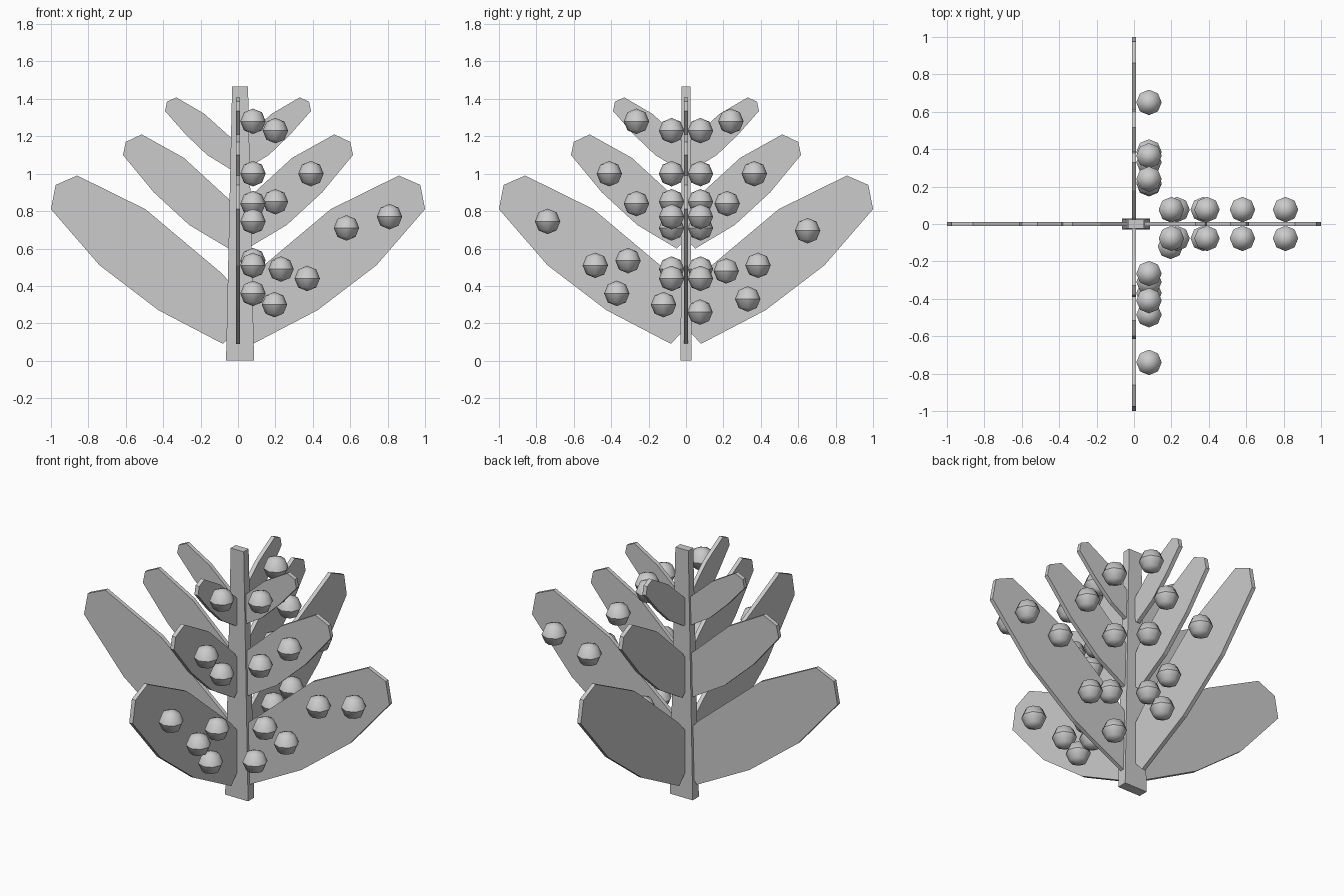
import bpy, bmesh, math
from mathutils import Matrix, Vector

if "Cube" in bpy.data.objects:
    bpy.data.objects.remove(bpy.data.objects["Cube"])


def make_object(name, bm):
    bmesh.ops.recalc_face_normals(bm, faces=bm.faces)
    mesh = bpy.data.meshes.new(name)
    bm.to_mesh(mesh)
    bm.free()
    obj = bpy.data.objects.new(name, mesh)
    bpy.context.collection.objects.link(obj)
    return obj


# Tapered trunk, slightly off centre
bm = bmesh.new()
bmesh.ops.create_cube(bm, size=1)
for v in bm.verts:
    top = v.co.z > 0
    v.co = Vector((0.011 + v.co.x * (0.085 if top else 0.15),
                   v.co.y * (0.046 if top else 0.058),
                   1.465 if top else 0))
make_object("trunk", bm)

# Leaf outlines as (distance from trunk, height)
LEAVES = {
    "lower": [(0.08, 0.09), (0.425, 0.27), (0.74, 0.51), (1.0, 0.81), (0.975, 0.94),
              (0.86, 0.99), (0.495, 0.81), (0.09, 0.47), (0.025, 0.40), (0.025, 0.15)],
    "middle": [(0.05, 0.60), (0.26, 0.725), (0.45, 0.90), (0.615, 1.10), (0.60, 1.17),
               (0.515, 1.21), (0.29, 1.085), (0.05, 0.865), (0.02, 0.82), (0.02, 0.63)],
    "upper": [(0.035, 1.02), (0.165, 1.10), (0.28, 1.21), (0.39, 1.335), (0.38, 1.385),
              (0.33, 1.408), (0.18, 1.32), (0.035, 1.19), (0.015, 1.165), (0.015, 1.035)],
}
THICK = 0.024


def leaf(name, outline, angle):
    bm = bmesh.new()
    face = bm.faces.new([bm.verts.new((r, -THICK / 2, z)) for r, z in outline])
    ext = bmesh.ops.extrude_face_region(bm, geom=[face])
    moved = [g for g in ext["geom"] if isinstance(g, bmesh.types.BMVert)]
    bmesh.ops.translate(bm, verts=moved, vec=(0, THICK, 0))
    bmesh.ops.rotate(bm, verts=bm.verts, matrix=Matrix.Rotation(angle, 3, 'Z'))
    make_object(name, bm)


# Four leaves on each tier
for tier, outline in LEAVES.items():
    for i, side in enumerate(("right", "back", "left", "front")):
        leaf(f"{tier}_leaf_{side}", outline, i * math.pi / 2)


def ball(name, pos):
    bm = bmesh.new()
    bmesh.ops.create_uvsphere(bm, u_segments=8, v_segments=4, radius=0.068)
    for f in bm.faces:
        f.smooth = True
    for e in bm.edges:
        if all(abs(v.co.z) < 1e-4 for v in e.verts):
            e.smooth = False
    make_object(name, bm).location = pos


# Baubles on both faces of the right-hand leaves
RIGHT = [(0.20, 1.23), (0.20, 0.85), (0.39, 1.0), (0.58, 0.71),
         (0.81, 0.77), (0.23, 0.49), (0.37, 0.44)]
for x, z in RIGHT:
    for y in (-0.077, 0.077):
        ball("bauble_right", (x, y, z))
ball("bauble_right", (0.195, -0.12, 0.30))
ball("bauble_right", (0.20, 0.075, 0.26))

# Baubles on the right-hand face of the front and back leaves
BACK_FRONT = [(0.24, 1.28), (0.365, 1.0), (0.22, 0.84), (0.65, 0.695), (0.385, 0.51),
              (0.215, 0.48), (0.33, 0.33),
              (-0.265, 1.28), (-0.41, 1.0), (-0.265, 0.84), (-0.74, 0.745),
              (-0.485, 0.51), (-0.31, 0.535), (-0.37, 0.36)]
for y, z in BACK_FRONT:
    ball("bauble_back" if y > 0 else "bauble_front", (0.08, y, z))
